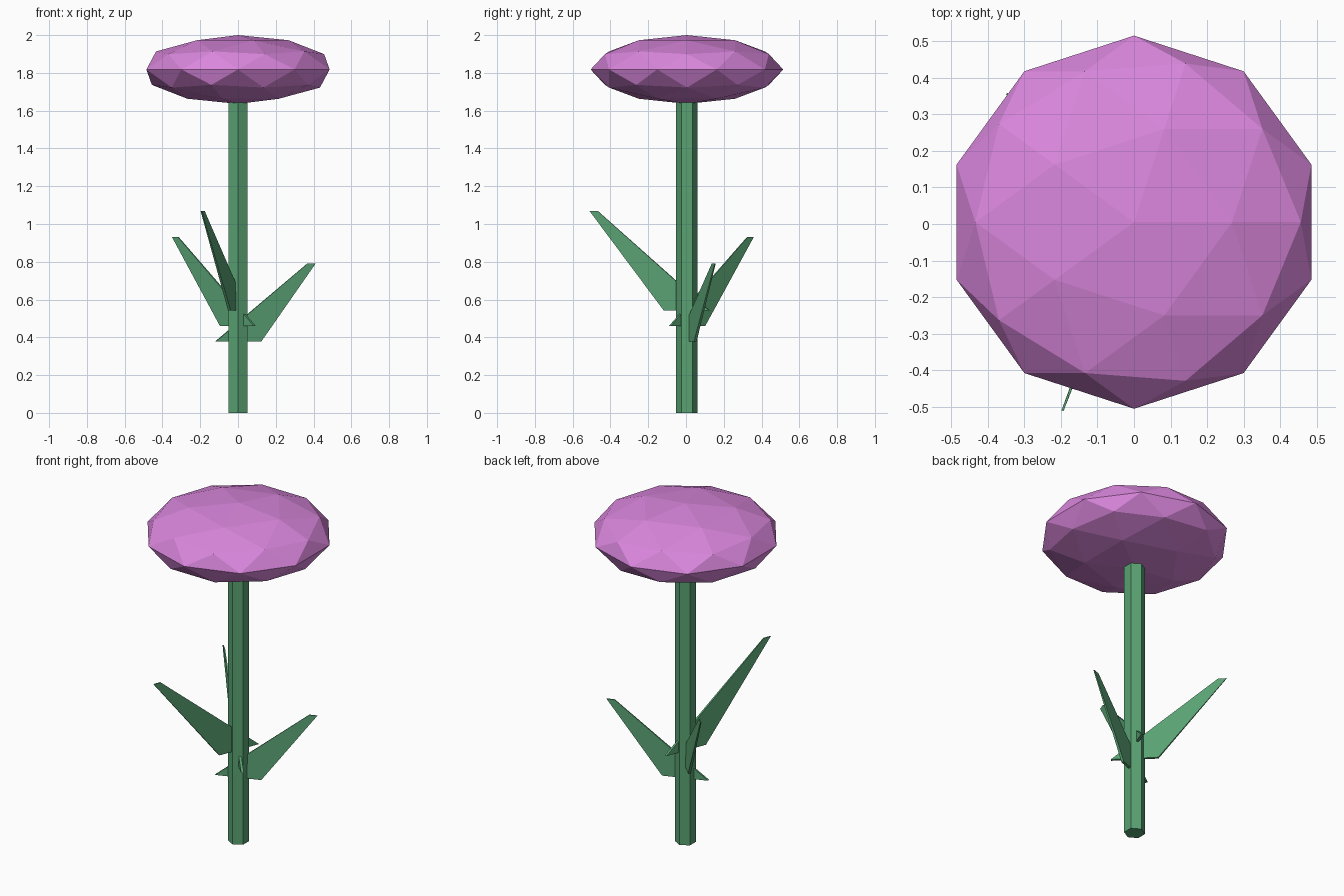
import bpy, bmesh
from math import cos, sin
from mathutils import Vector

if "Cube" in bpy.data.objects:
    bpy.data.objects.remove(bpy.data.objects["Cube"])

Y0 = 0.005  # shared axis of the plant


def material(name, color):
    m = bpy.data.materials.new(name)
    m.diffuse_color = (*color, 1)
    m.use_nodes = True
    m.node_tree.nodes["Principled BSDF"].inputs["Base Color"].default_value = m.diffuse_color
    return m


green = material("leaf_green", (0.10, 0.36, 0.17))
pink = material("petal_pink", (0.70, 0.24, 0.72))

# Stem: six-sided column
bpy.ops.mesh.primitive_cylinder_add(vertices=6, radius=0.057, depth=1.75,
                                    location=(0, Y0, 0.875))
stem = bpy.context.object
stem.name = "stem"
stem.data.materials.append(green)

# Flower head: flattened low-poly ball
bpy.ops.mesh.primitive_ico_sphere_add(subdivisions=2, radius=1, location=(0, Y0, 1.818))
head = bpy.context.object
head.name = "flower_head"
head.scale = (0.51, 0.51, 0.182)
head.data.materials.append(pink)


def leaf(name, angle, base_z, rise):
    """Thin tapered blade leaning outwards at 45 degrees."""
    out = Vector((cos(angle), sin(angle), 0))
    side = Vector((-sin(angle), cos(angle), 0))
    bm = bmesh.new()
    bmesh.ops.create_cube(bm, size=1)
    for v in bm.verts:
        tip = v.co.z > 0
        width, thick = (0.045, 0.006) if tip else (0.256, 0.015)
        r = v.co.x * width + (rise if tip else 0)
        v.co = out * r + side * (v.co.y * thick)
        v.co.z = rise if tip else 0
    mesh = bpy.data.meshes.new(name)
    bm.to_mesh(mesh)
    bm.free()
    ob = bpy.data.objects.new(name, mesh)
    ob.location = (0, Y0, base_z)
    mesh.materials.append(green)
    bpy.context.collection.objects.link(ob)


# Leaves: spiral up the stem, each longer than the last
for i in range(3):
    leaf(f"leaf_{i + 1}", 0.35 + 2 * i, 0.377 + 0.082 * i, 0.415 + 0.057 * i)
